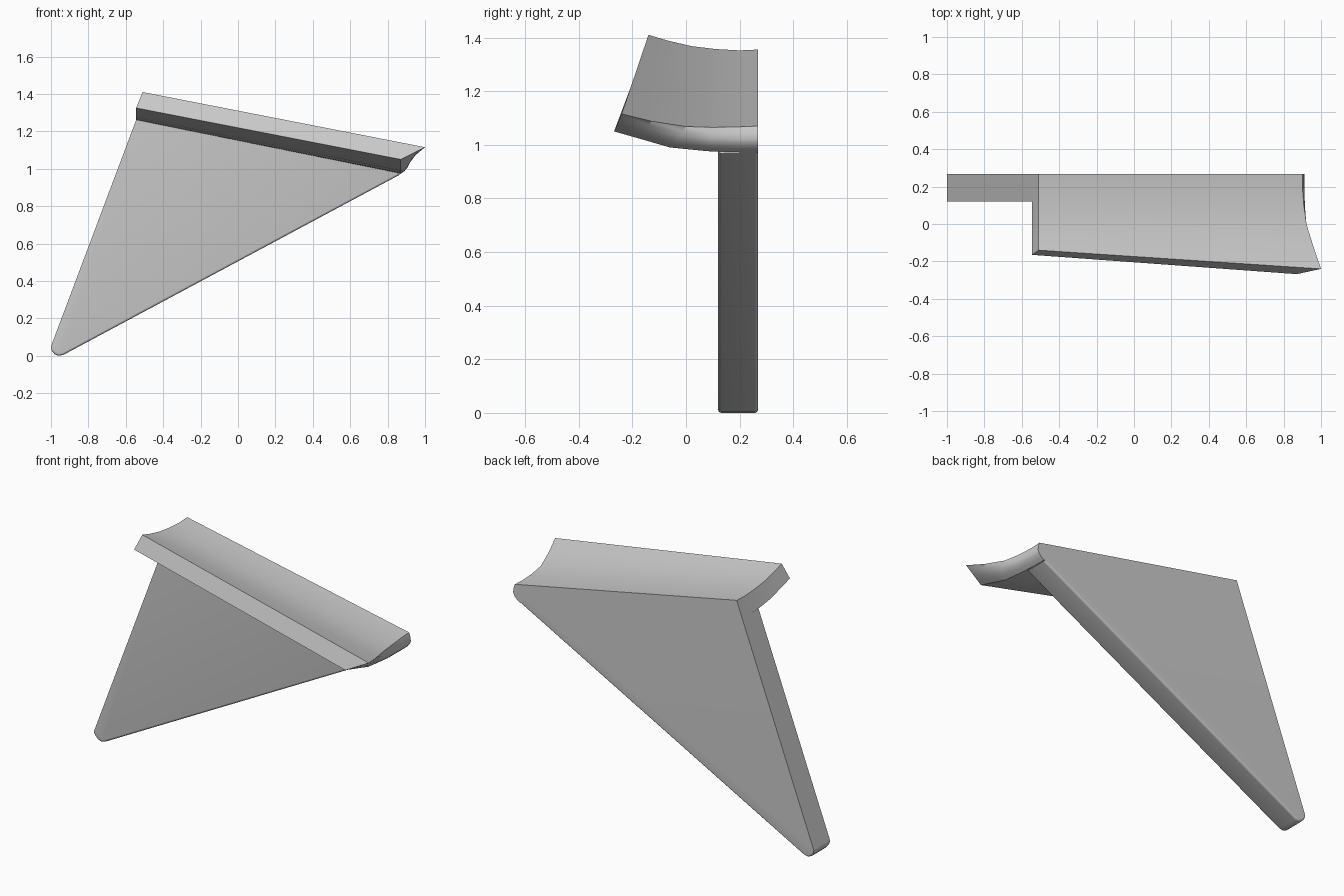
import bpy
import bmesh
import math
from mathutils import Vector

cube = bpy.data.objects.get("Cube")
if cube:
    bpy.data.objects.remove(cube, do_unlink=True)

grey = bpy.data.materials.new("plain grey")
colour = (0.6, 0.6, 0.6, 1)
grey.diffuse_color = colour
grey.use_nodes = True
grey.node_tree.nodes["Principled BSDF"].inputs["Base Color"].default_value = colour

BACK, FACE = 0.268, 0.12


def make_object(name, bm):
    bmesh.ops.recalc_face_normals(bm, faces=bm.faces)
    mesh = bpy.data.meshes.new(name)
    bm.to_mesh(mesh)
    bm.free()
    mesh.materials.append(grey)
    obj = bpy.data.objects.new(name, mesh)
    bpy.context.collection.objects.link(obj)
    return obj


# Triangular web plate, extruded in depth
outline = [(-0.5, 1.29), (-0.545, 1.26), (-1, 0.05), (-0.995, 0.025), (-0.98, 0.008),
           (-0.96, 0), (-0.935, 0.004), (0.865, 0.968), (0.84, 1.01)]
bm = bmesh.new()
base = bm.faces.new([bm.verts.new((x, FACE, z)) for x, z in outline])
new = bmesh.ops.extrude_face_region(bm, geom=[base])["geom"]
bmesh.ops.translate(bm, vec=(0, BACK - FACE, 0),
                    verts=[v for v in new if isinstance(v, bmesh.types.BMVert)])

# Round the edges along the sloping underside
def lower_edges(y):
    return [e for e in bm.edges
            if all(abs(v.co.y - y) < 1e-4 and v.co.z < 0.98 for v in e.verts)
            and sum(v.co.x for v in e.verts) > -1.99]


for y, radius in ((FACE, 0.03), (BACK, 0.012)):
    bmesh.ops.bevel(bm, geom=lower_edges(y), offset=radius, segments=5,
                    profile=0.5, affect='EDGES', clamp_overlap=True)
plate = make_object("web_plate", bm)

# Curved flange: matching rows of points at both ends, front to back
top_left = [(-0.51, -0.14, 1.41), (-0.51, -0.07, 1.389), (-0.51, 0.02, 1.368),
            (-0.51, 0.11, 1.357), (-0.51, 0.2, 1.352), (-0.51, BACK, 1.355)]
low_left = [(-0.545, -0.165, 1.325), (-0.545, -0.08, 1.30), (-0.545, 0.02, 1.274),
            (-0.545, 0.11, 1.262), (-0.545, 0.2, 1.26), (-0.545, BACK, 1.26)]
top_right = [(1, -0.24, 1.115), (0.962, -0.13, 1.088), (0.922, 0.0, 1.068),
             (0.908, 0.1, 1.065), (0.9, 0.2, 1.067), (0.9, BACK, 1.07)]
low_right = [(0.87, -0.268, 1.05), (0.87, -0.17, 1.022), (0.87, -0.06, 0.99),
             (0.87, 0.08, 0.976), (0.868, 0.2, 0.972), (0.868, BACK, 0.972)]

# Rounded right end bulges more towards the back
bulge = [0, 0.01, 0.018, 0.022, 0.025, 0.025]
STEPS = 5
rows = [low_left, top_left]
for i in range(STEPS + 1):
    t = i / STEPS
    swell = math.sin(math.pi * t)
    rows.append([Vector(a).lerp(Vector(b), t) + Vector((k, 0, -0.3 * k)) * swell
                 for a, b, k in zip(top_right, low_right, bulge)])

bm = bmesh.new()
grid = [[bm.verts.new(p) for p in row] for row in rows]
for a, b in zip(grid, grid[1:] + grid[:1]):
    for j in range(len(a) - 1):
        bm.faces.new((a[j], a[j + 1], b[j + 1], b[j]))
for j in (0, -1):
    bm.faces.new([row[j] for row in grid])
bracket = make_object("bracket", bm)

# Join plate and flange into one solid
union = bracket.modifiers.new("join", 'BOOLEAN')
union.operation = 'UNION'
union.solver = 'EXACT'
union.object = plate
bpy.ops.object.select_all(action='DESELECT')
bpy.context.view_layer.objects.active = bracket
bracket.select_set(True)
bpy.ops.object.modifier_apply(modifier=union.name)
bpy.data.objects.remove(plate, do_unlink=True)
bpy.ops.object.shade_smooth_by_angle(angle=math.radians(30))
